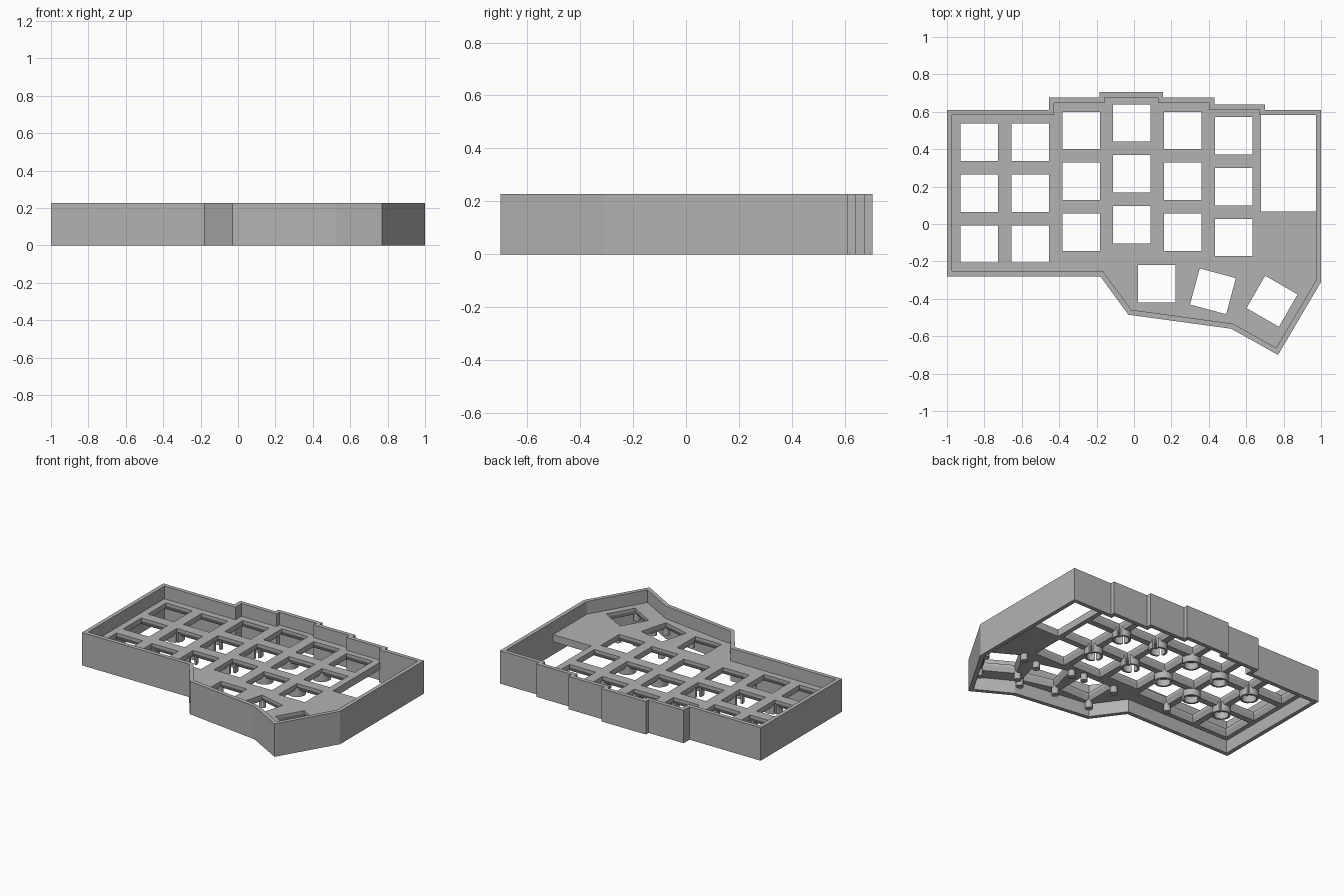
import bpy, bmesh
from math import radians
from mathutils import Matrix, Vector

cube = bpy.data.objects.get("Cube")
if cube:
    bpy.data.objects.remove(cube)

HEIGHT, WALL = 0.228, 0.028
PLATE_TOP, PLATE_LOW = 0.14, 0.09
HOLE, FLARE, PITCH = 0.2, 0.23, 0.272

grey = bpy.data.materials.new("case_grey")
grey.use_nodes = True
grey.diffuse_color = (0.45, 0.45, 0.45, 1)
grey.node_tree.nodes["Principled BSDF"].inputs["Base Color"].default_value = (0.45, 0.45, 0.45, 1)

OUTLINE = [(-1, -.28), (-.18, -.28), (-.03, -.485), (.52, -.56), (.77, -.7), (1, -.31),
           (1, .61), (.7, .61), (.7, .64), (.43, .64), (.43, .675), (.155, .675),
           (.155, .705), (-.185, .705), (-.185, .675), (-.455, .675), (-.455, .61), (-1, .61)]


def inset(points, d):
    """Mitred inward offset of a counter-clockwise outline."""
    result = []
    for i, p in enumerate(points):
        p, a, b = Vector(p), Vector(points[i - 1]), Vector(points[(i + 1) % len(points)])
        n1 = (p - a).normalized().orthogonal()
        n2 = (b - p).normalized().orthogonal()
        result.append(p + (n1 + n2) * d / (1 + n1.dot(n2)))
    return result


def make_object(name, bm):
    bmesh.ops.recalc_face_normals(bm, faces=bm.faces)
    mesh = bpy.data.meshes.new(name)
    bm.to_mesh(mesh)
    bm.free()
    mesh.materials.append(grey)
    obj = bpy.data.objects.new(name, mesh)
    bpy.context.collection.objects.link(obj)
    return obj


def loft(bm, loops, capped=True):
    """Join equal-length loops of 3D points, closing either the ends or the ring."""
    rings = [[bm.verts.new(p) for p in loop] for loop in loops]
    n = len(rings[0])
    pairs = list(zip(rings, rings[1:]))
    if capped:
        bm.faces.new(rings[0])
        bm.faces.new(rings[-1])
    else:
        pairs.append((rings[-1], rings[0]))
    for lower, upper in pairs:
        for i in range(n):
            j = (i + 1) % n
            bm.faces.new((lower[i], lower[j], upper[j], upper[i]))


def at_z(points, z):
    return [(p[0], p[1], z) for p in points]


def square(place, size, z):
    h = size / 2
    return [place @ Vector((x, y, z)) for x, y in ((-h, -h), (h, -h), (h, h), (-h, h))]


def circle(x, y, r, z, sides=24):
    return [Vector((x, y, z)) + Matrix.Rotation(radians(360 * i / sides), 3, 'Z') @ Vector((r, 0, 0))
            for i in range(sides)]


def cut(obj, cutter):
    mod = obj.modifiers.new("cut", 'BOOLEAN')
    mod.operation, mod.solver, mod.object = 'DIFFERENCE', 'EXACT', cutter
    graph = bpy.context.evaluated_depsgraph_get()
    mesh = bpy.data.meshes.new_from_object(obj.evaluated_get(graph))
    obj.modifiers.clear()
    obj.data = mesh


# Key positions: six staggered columns of three, then three fanned thumb keys
columns = [(-.827, .437), (-.555, .437), (-.283, .5), (-.011, .54), (.261, .5), (.533, .472)]
keys = [Matrix.Translation((x, y - PITCH * row, 0)) for x, y in columns for row in range(3)]
thumbs = [Matrix.Translation((x, y, 0)) @ Matrix.Rotation(radians(turn), 4, 'Z')
          for x, y, turn in ((.122, -.32, 0), (.422, -.36, -15), (.738, -.413, -30))]

# Outer wall
inner = inset(OUTLINE, WALL)
bm = bmesh.new()
loft(bm, [at_z(OUTLINE, 0), at_z(OUTLINE, HEIGHT), at_z(inner, HEIGHT), at_z(inner, 0)], False)
make_object("outer_wall", bm)

# Key plate, with its edge buried in the wall
bm = bmesh.new()
edge = inset(OUTLINE, WALL * 0.7)
loft(bm, [at_z(edge, PLATE_LOW), at_z(edge, PLATE_TOP)])
plate = make_object("key_plate", bm)

# Cutters: flared sockets, straight shafts and the controller bay
bm = bmesh.new()
for place in keys + thumbs:
    loft(bm, [square(place, FLARE, PLATE_LOW - .01), square(place, FLARE, PLATE_LOW),
              square(place, HOLE, PLATE_TOP - .02), square(place, HOLE, PLATE_TOP + .05)])
bay = [(.68, .068), (.975, .068), (.975, .585), (.68, .585)]
loft(bm, [at_z(bay, 0), at_z(bay, HEIGHT)])
sockets = make_object("socket_cutter", bm)

bm = bmesh.new()
for place in keys + thumbs:
    loft(bm, [square(place, HOLE, -.1), square(place, HOLE, .4)])
shafts = make_object("shaft_cutter", bm)

# Support tubes where four keys meet
bm = bmesh.new()
TUBE_LOW, TUBE_TOP = 0.045, 0.11
for (x1, y1), (x2, y2) in zip(columns, columns[1:]):
    for row in (.5, 1.5):
        x, y = (x1 + x2) / 2, (y1 + y2) / 2 - PITCH * row
        loft(bm, [circle(x, y, .06, TUBE_LOW), circle(x, y, .06, TUBE_TOP),
                  circle(x, y, .046, TUBE_TOP), circle(x, y, .046, TUBE_LOW)], False)
tubes = make_object("support_tubes", bm)

# Support pins at the thumb key corners
bm = bmesh.new()
spots = [p for place in thumbs for p in square(place, HOLE + .045, 0)] + [Vector((-.405, -.16, 0))]
for p in spots:
    loft(bm, [circle(p.x, p.y, .023, TUBE_LOW, 16), circle(p.x, p.y, .023, TUBE_TOP, 16)])
pins = make_object("support_pins", bm)

cut(plate, sockets)
cut(tubes, shafts)
cut(pins, shafts)
for cutter in (sockets, shafts):
    bpy.data.objects.remove(cutter)

# Smooth the round parts only
for obj in bpy.context.selected_objects:
    obj.select_set(False)
for obj in (tubes, pins):
    obj.select_set(True)
bpy.context.view_layer.objects.active = tubes
bpy.ops.object.shade_smooth_by_angle(angle=radians(35))
